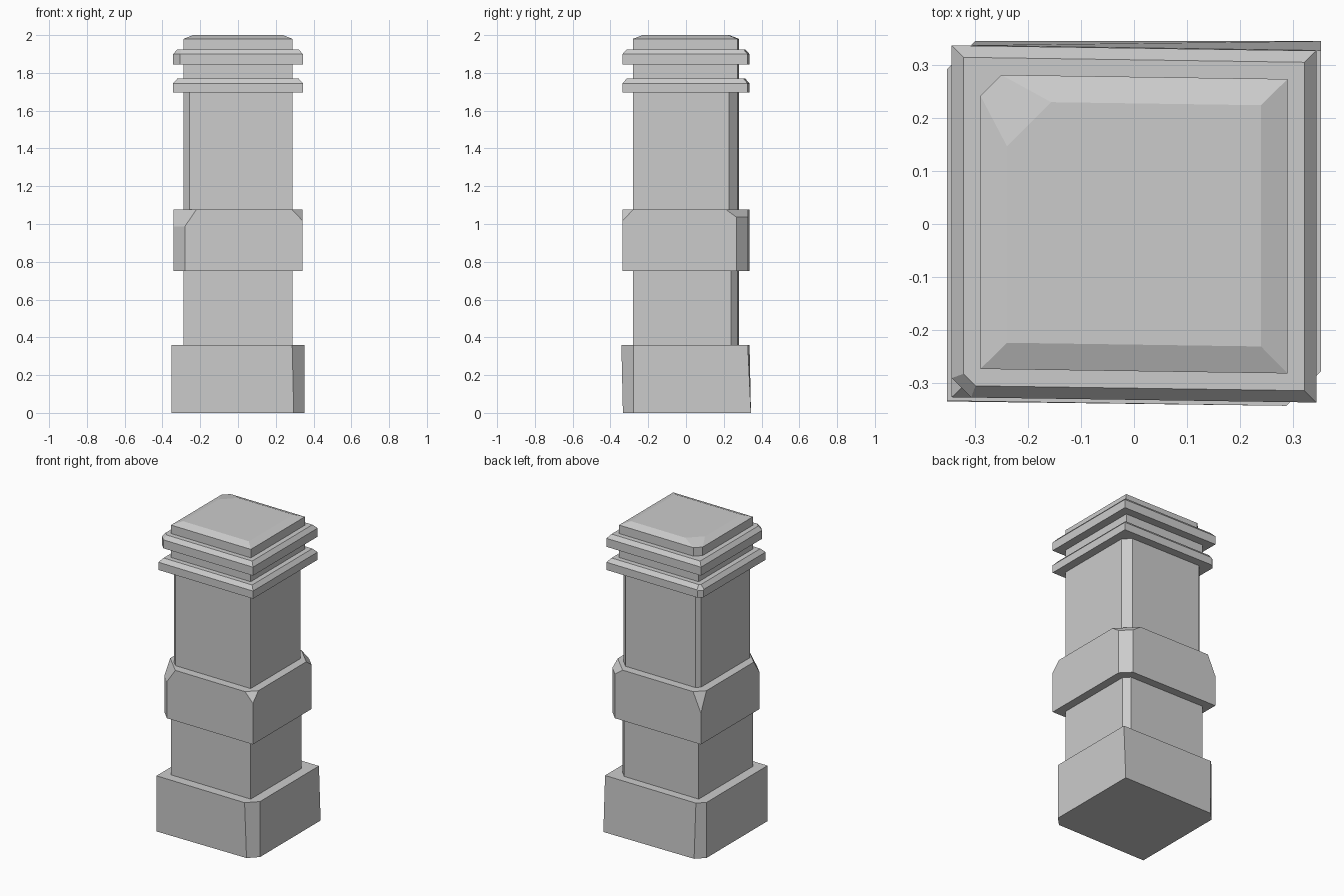
import bpy, bmesh
from mathutils import Vector
from mathutils.geometry import normal

if "Cube" in bpy.data.objects:
    bpy.data.objects.remove(bpy.data.objects["Cube"])

stone = bpy.data.materials.new("grey stone")
stone.use_nodes = True
stone.diffuse_color = (0.6, 0.6, 0.6, 1)
stone.node_tree.nodes["Principled BSDF"].inputs["Base Color"].default_value = (0.6, 0.6, 0.6, 1)

SKEW = -0.0145  # slight hand-cut skew of the blocks
CORNERS = ((-1, -1), (1, -1), (1, 1), (-1, 1))


def slice_off(bm, points, outward):
    """Cut the block by the plane through three points and cap the hole."""
    n = normal(points)
    if n.dot(Vector(outward)) < 0:
        n.negate()
    cut = bmesh.ops.bisect_plane(bm, geom=bm.verts[:] + bm.edges[:] + bm.faces[:],
                                 plane_co=points[0], plane_no=n, clear_outer=True)
    rim = [e for e in cut["geom_cut"] if isinstance(e, bmesh.types.BMEdge)]
    bmesh.ops.holes_fill(bm, edges=rim, sides=0)


def block(name, levels, chips=()):
    """levels: (z, half width, half depth, y shift, skew).
    chips: (side x, side y, size, depth); depth 0 is an upright chamfer,
    otherwise the chip slopes from the top face down to the corner edge."""
    bm = bmesh.new()
    rings = [[bm.verts.new((sx * w, sy * d + shift + skew * sx * w, z)) for sx, sy in CORNERS]
             for z, w, d, shift, skew in levels]
    bm.faces.new(rings[0][::-1])
    bm.faces.new(rings[-1])
    for low, high in zip(rings, rings[1:]):
        for i in range(4):
            j = (i + 1) % 4
            bm.faces.new((low[i], low[j], high[j], high[i]))
    top = levels[-1][0]
    _, w, d, shift, skew = levels[0]
    for sx, sy, size, depth in chips:
        x, y = sx * w, sy * d + shift + skew * sx * w
        a = Vector((x - sx * size, y, top))
        b = Vector((x, y - sy * size, top))
        c = Vector((x, y, top - depth)) if depth else a - Vector((0, 0, 1))
        slice_off(bm, (a, b, c), (sx, sy, 0))
    bmesh.ops.recalc_face_normals(bm, faces=bm.faces[:])
    mesh = bpy.data.meshes.new(name)
    bm.to_mesh(mesh)
    bm.free()
    mesh.materials.append(stone)
    bpy.context.collection.objects.link(bpy.data.objects.new(name, mesh))


def straight(z0, z1, w, d):
    return [(z, w, d, 0, SKEW) for z in (z0, z1)]


def moulding(z0, z1, z2, w, d, inset):
    return straight(z0, z1, w, d) + [(z2, w - inset, d - inset, 0, SKEW)]


# Plinth, slightly twisted towards its top
block("base", [(0, 0.352, 0.339, 0.005, 0), (0.36, 0.352, 0.335, -0.003, SKEW)],
      [(1, -1, 0.057, 0), (-1, 1, 0.053, 0)])

# Shaft sections and the chipped band between them
block("lower_shaft", straight(0.36, 0.75, 0.288, 0.277), [(1, 1, 0.035, 0)])
block("middle_band", straight(0.75, 1.077, 0.342, 0.331),
      [(-1, -1, 0.06, 0), (-1, -1, 0.12, 0.18),
       (1, 1, 0.06, 0), (1, 1, 0.115, 0.084),
       (1, -1, 0.057, 0.06), (-1, 1, 0.057, 0.125)])
block("upper_shaft", straight(1.077, 1.695, 0.288, 0.277),
      [(-1, -1, 0.03, 0), (1, 1, 0.045, 0), (-1, 1, 0.025, 0)])

# Two mouldings with a neck between them
block("lower_moulding", moulding(1.695, 1.745, 1.77, 0.343, 0.331, 0.022),
      [(-1, 1, 0.025, 0), (-1, 1, 0.055, 0.055)])
block("neck", straight(1.77, 1.845, 0.288, 0.277))
block("upper_moulding", moulding(1.845, 1.9, 1.925, 0.343, 0.331, 0.022),
      [(-1, -1, 0.036, 0), (-1, -1, 0.066, 0.055)])

# Cap with sloped rim and one broken corner
block("cap", moulding(1.925, 1.98, 2.0, 0.289, 0.277, 0.05),
      [(-1, 1, 0.04, 0), (-1, 1, 0.185, 0.0255)])
